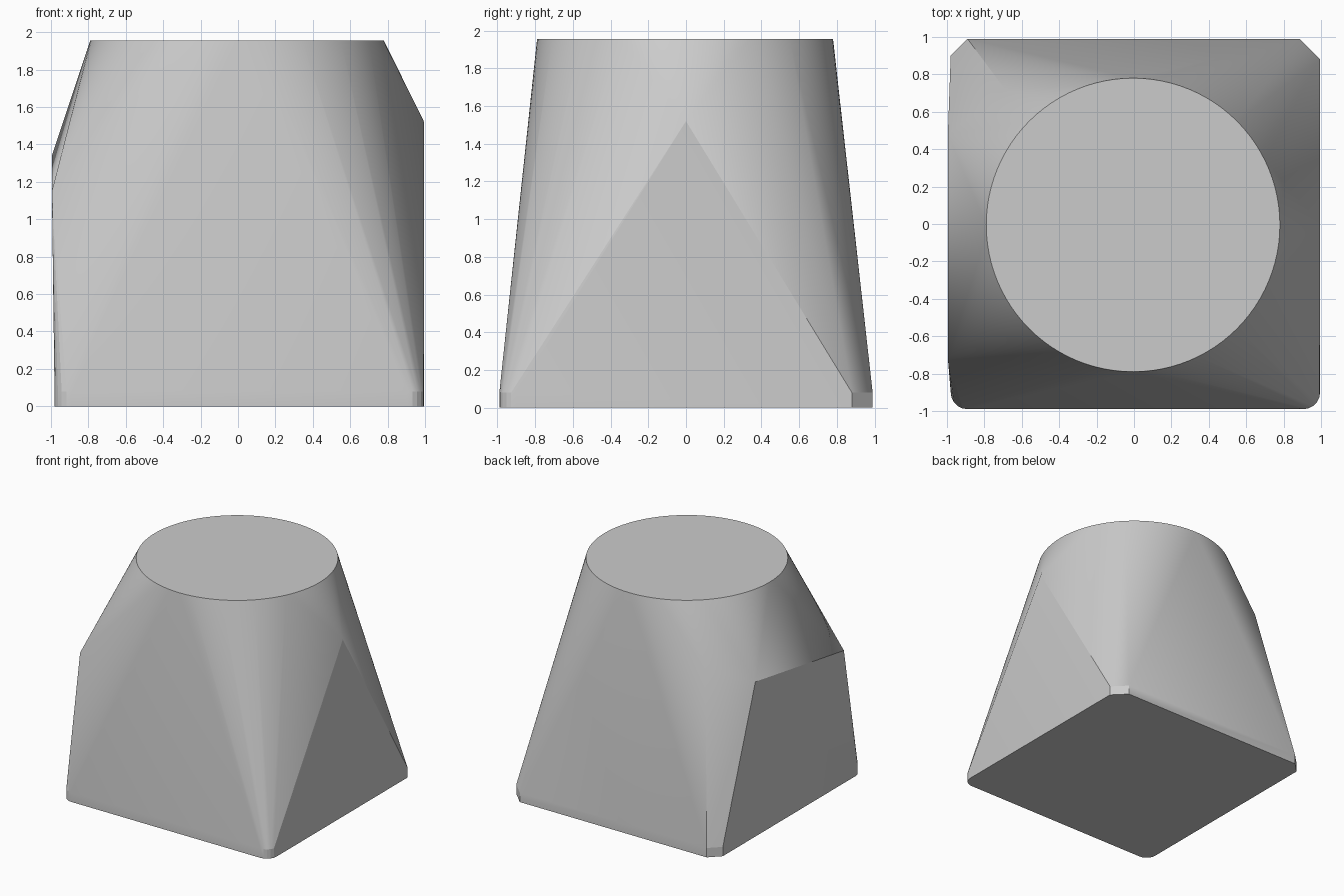
import bpy
import bmesh
from math import cos, sin, pi, radians

cube = bpy.data.objects.get("Cube")
if cube:
    bpy.data.objects.remove(cube, do_unlink=True)

grey = bpy.data.materials.new("plain grey")
grey.use_nodes = True
grey.diffuse_color = (0.6, 0.6, 0.6, 1)
grey.node_tree.nodes["Principled BSDF"].inputs["Base Color"].default_value = grey.diffuse_color

HEIGHT, PLINTH = 1.955, 0.08


def corner(cx, cy, radius, start, steps):
    """Quarter turn of base outline; one step gives a plain chamfer."""
    angles = [start + pi / 2 * i / steps for i in range(steps + 1)]
    return [(cx + radius * cos(a), cy + radius * sin(a)) for a in angles]


# Base outline: chamfered back corners, rounded front corners
outline = (corner(0.885, 0.88, 0.11, 0, 1)
           + corner(-0.89, 0.90, 0.09, pi / 2, 1)
           + corner(-0.89, -0.90, 0.09, pi, 5)
           + corner(0.905, -0.90, 0.09, 1.5 * pi, 5))

points = [(x, y, z) for z in (0, PLINTH) for x, y in outline]

# Round top
points += [(0.785 * cos(2 * pi * i / 96) - 0.005,
            0.785 * sin(2 * pi * i / 96) - 0.005, HEIGHT) for i in range(96)]

# Side peaks: one on the left, a sloping pair and a back shoulder on the right
points += [(0.995, 0, 1.52), (-0.995, 0.48, 1.34),
           (-0.995, -0.72, 1.15), (-0.69, 0.72, 1.45)]

# Skin stretched over the round top, the peaks and the base
bm = bmesh.new()
for p in points:
    bm.verts.new(p)
hull = bmesh.ops.convex_hull(bm, input=bm.verts)
loose = {g for g in hull["geom_interior"] + hull["geom_unused"]
         if isinstance(g, bmesh.types.BMVert)}
bmesh.ops.delete(bm, geom=list(loose), context="VERTS")
bmesh.ops.dissolve_limit(bm, angle_limit=radians(0.3), verts=bm.verts, edges=bm.edges)
bmesh.ops.recalc_face_normals(bm, faces=bm.faces)

mesh = bpy.data.meshes.new("tapered_block")
bm.to_mesh(mesh)
bm.free()
mesh.materials.append(grey)
block = bpy.data.objects.new("tapered_block", mesh)
bpy.context.collection.objects.link(block)

bpy.context.view_layer.objects.active = block
block.select_set(True)
bpy.ops.object.shade_smooth_by_angle(angle=radians(10))
